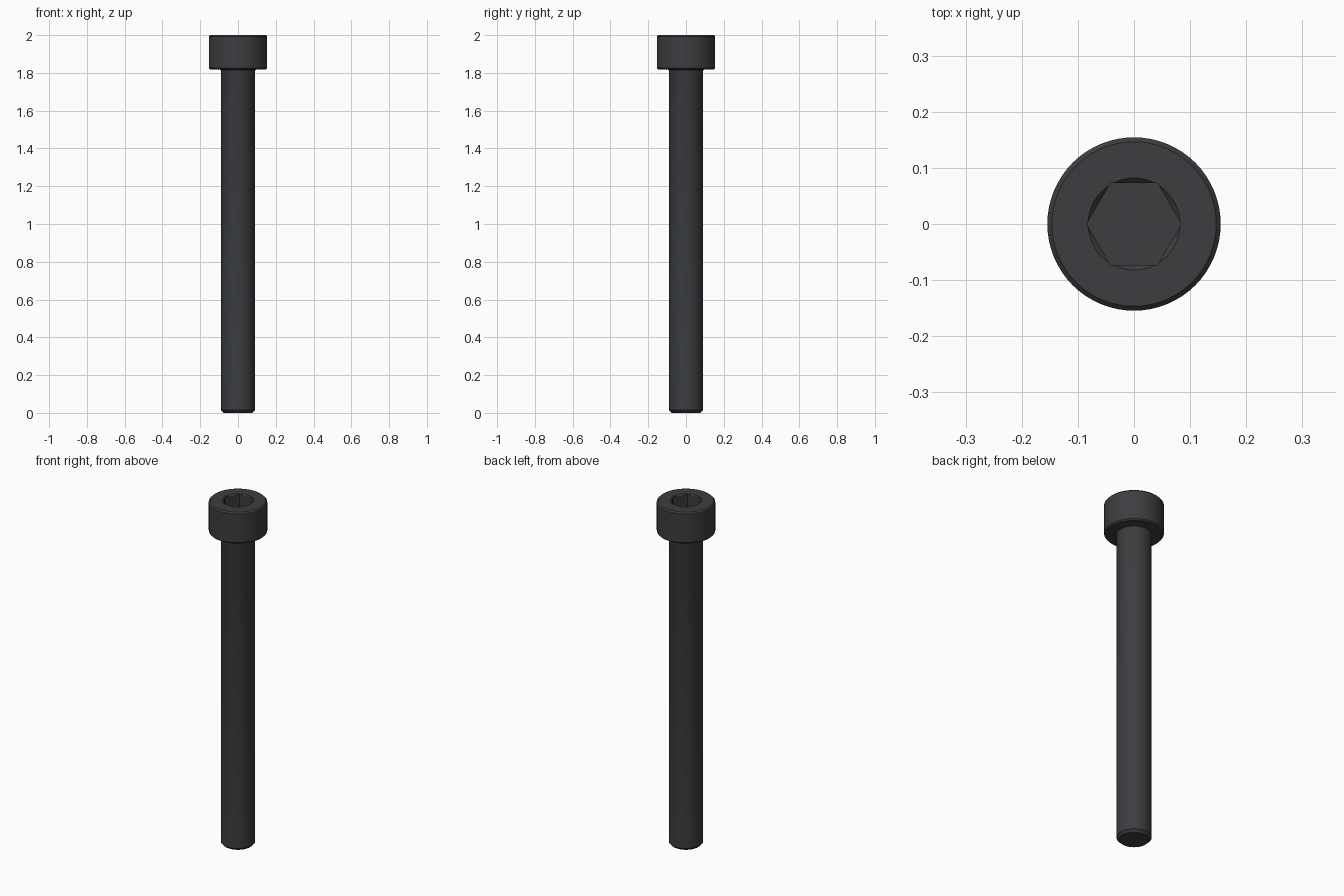
import bpy, bmesh, math

if "Cube" in bpy.data.objects:
    bpy.data.objects.remove(bpy.data.objects["Cube"])

SIDES = 64


def finish(name, bm):
    bmesh.ops.recalc_face_normals(bm, faces=bm.faces)
    mesh = bpy.data.meshes.new(name)
    bm.to_mesh(mesh)
    bm.free()
    obj = bpy.data.objects.new(name, mesh)
    bpy.context.collection.objects.link(obj)
    return obj


def lathe(name, profile, sides=SIDES):
    """Stack of (radius, z) rings, capped at both ends."""
    bm = bmesh.new()
    rings = [[bm.verts.new((r * math.cos(2 * math.pi * i / sides),
                            r * math.sin(2 * math.pi * i / sides), z))
              for i in range(sides)] for r, z in profile]
    for a, b in zip(rings, rings[1:]):
        for i in range(sides):
            j = (i + 1) % sides
            bm.faces.new((a[i], a[j], b[j], b[i]))
    bm.faces.new(rings[0][::-1])
    bm.faces.new(rings[-1])
    return finish(name, bm)


# Screw body: chamfered tip, plain shank, small fillet, cylindrical head
screw = lathe("socket_head_screw", [
    (0.077, 0), (0.091, 0.014),
    (0.091, 1.811), (0.093, 1.816), (0.098, 1.818),
    (0.148, 1.818), (0.1545, 1.825),
    (0.1545, 1.992), (0.1465, 2.0)])

# Hex socket and its conical lead-in
hex_cutter = lathe("hex_cutter", [(0.084, 1.909), (0.084, 2.05)], 6)
lead_in_cutter = lathe("lead_in_cutter", [(0.062, 1.98), (0.105, 2.02 + 0.003)])
lead_in_cutter.data.update()

bpy.context.view_layer.objects.active = screw
screw.select_set(True)
for cutter in (hex_cutter, lead_in_cutter):
    cutter.hide_render = True
    mod = screw.modifiers.new(cutter.name, 'BOOLEAN')
    mod.operation = 'DIFFERENCE'
    mod.solver = 'EXACT'
    mod.object = cutter
    bpy.ops.object.modifier_apply(modifier=mod.name)
    bpy.data.objects.remove(cutter)

# Black oxide finish
mat = bpy.data.materials.new("black_steel")
mat.diffuse_color = (0.045, 0.047, 0.051, 1)
mat.use_nodes = True
mat.node_tree.nodes["Principled BSDF"].inputs["Base Color"].default_value = mat.diffuse_color
screw.data.materials.clear()
screw.data.materials.append(mat)

bpy.ops.object.shade_smooth_by_angle(angle=math.radians(25))
